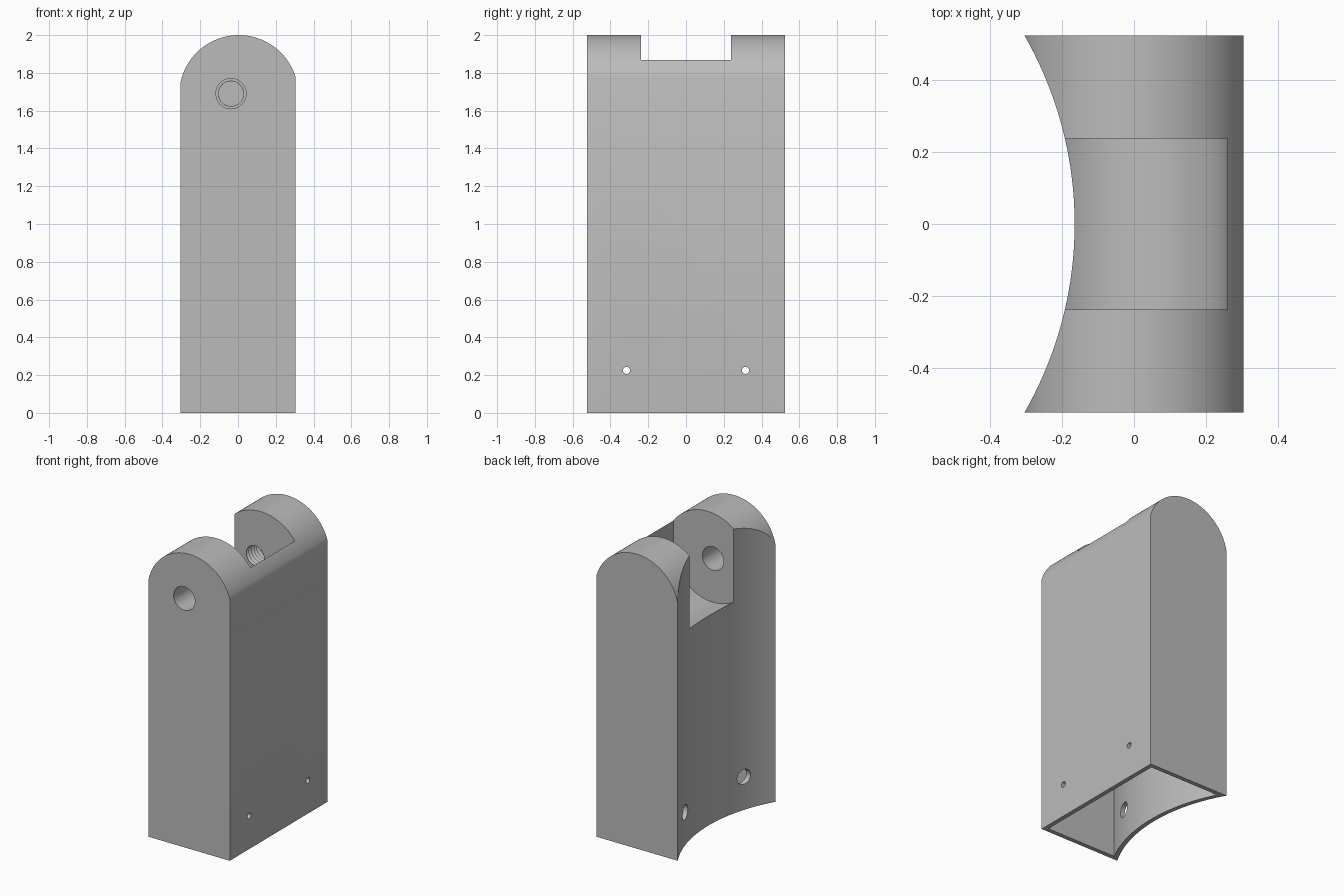
import bpy, bmesh
from math import sin, cos, pi, radians, sqrt, asin
from mathutils import Vector

cube = bpy.data.objects.get("Cube")
if cube:
    bpy.data.objects.remove(cube, do_unlink=True)

grey = bpy.data.materials.new("plain grey")
grey.use_nodes = True
colour = (0.5, 0.5, 0.5, 1)
grey.diffuse_color = colour
grey.node_tree.nodes["Principled BSDF"].inputs["Base Color"].default_value = colour

HX, HY = 0.305, 0.524          # half width and half depth
PIN_X, PIN_Z = -0.037, 1.69    # pivot pin axis
SLOT = 0.237                   # half width of the slot
BOW_X, BOW_R = -1.219, 1.054   # axis and radius of the hollow side
WALL = 0.03


def arc(cx, cy, r, a0, a1, n):
    return [(cx + r * cos(a0 + (a1 - a0) * i / n),
             cy + r * sin(a0 + (a1 - a0) * i / n)) for i in range(n + 1)]


def prism(name, outline, axis, lo, hi):
    """Extrude a closed 2D outline along the given axis."""
    place = {"x": lambda u, v, w: (w, u, v),
             "y": lambda u, v, w: (u, w, v),
             "z": lambda u, v, w: (u, v, w)}[axis]
    bm = bmesh.new()
    face = bm.faces.new([bm.verts.new(place(u, v, lo)) for u, v in outline])
    res = bmesh.ops.extrude_face_region(bm, geom=[face])
    moved = [g for g in res["geom"] if isinstance(g, bmesh.types.BMVert)]
    bmesh.ops.translate(bm, verts=moved, vec=Vector(place(0, 0, hi - lo)))
    return finish(name, bm)


def finish(name, bm):
    bmesh.ops.recalc_face_normals(bm, faces=bm.faces)
    mesh = bpy.data.meshes.new(name)
    bm.to_mesh(mesh)
    bm.free()
    mesh.materials.append(grey)
    ob = bpy.data.objects.new(name, mesh)
    bpy.context.collection.objects.link(ob)
    return ob


def cut(target, cutter):
    """Subtract the cutter, then discard it."""
    cutter.hide_render = True
    mod = target.modifiers.new("cut", "BOOLEAN")
    mod.operation, mod.solver, mod.object = "DIFFERENCE", "EXACT", cutter
    bpy.context.view_layer.objects.active = target
    bpy.ops.object.modifier_apply(modifier=mod.name)
    bpy.data.objects.remove(cutter, do_unlink=True)


def thread_cutter(y0, y1, r_in, r_out, turns, n=40):
    """Lathe a ridged rod along the pin axis."""
    step = (y1 - y0) / turns
    rings = []
    for i in range(turns):
        rings += [(y0 + i * step, r_in), (y0 + (i + 0.5) * step, r_out)]
    rings.append((y1, r_in))
    bm = bmesh.new()
    loops = [[bm.verts.new((PIN_X + r * cos(2 * pi * k / n), y,
                            PIN_Z + r * sin(2 * pi * k / n))) for k in range(n)]
             for y, r in rings]
    for a, b in zip(loops, loops[1:]):
        for k in range(n):
            bm.faces.new((a[k], a[k - 1], b[k - 1], b[k]))
    bm.faces.new(loops[0])
    bm.faces.new(loops[-1])
    return finish("thread_cutter", bm)


# Housing with a rounded crown
crown_x, crown_z, crown_r = 0.004, 1.685, 0.315
a_right = asin(sqrt(crown_r ** 2 - (HX - crown_x) ** 2) / crown_r)
a_left = pi - asin(sqrt(crown_r ** 2 - (HX + crown_x) ** 2) / crown_r)
outline = [(-HX, 0), (HX, 0)] + arc(crown_x, crown_z, crown_r, a_right, a_left, 48)
housing = prism("hinge_housing", outline, "y", -HY, HY)

# Hollow side that fits against a round post
cut(housing, prism("bow_cutter", arc(BOW_X, 0, BOW_R, 0, 2 * pi, 256)[:-1], "z", -0.2, 2.2))

# Open cavity beneath, leaving a thin wall all round
inner_y = HY - WALL
bow = asin(inner_y / (BOW_R + WALL))
plan = [(HX - WALL, -inner_y), (HX - WALL, inner_y)]
plan += arc(BOW_X, 0, BOW_R + WALL, bow, -bow, 48)
cut(housing, prism("cavity_cutter", plan, "z", -0.1, 1.3))

# U-shaped slot between the two lugs
slot_r = 0.297
slot = arc(PIN_X, PIN_Z, slot_r, pi, 2 * pi, 40)
slot += [(PIN_X + slot_r, 2.2), (PIN_X - slot_r, 2.2)]
cut(housing, prism("slot_cutter", slot, "y", -SLOT, SLOT))

# Plain pin hole in the front lug, blind threaded hole in the back lug
cut(housing, prism("pin_cutter", arc(PIN_X, PIN_Z, 0.08, 0, 2 * pi, 48)[:-1], "y", -0.7, 0))
cut(housing, thread_cutter(0.21, 0.46, 0.066, 0.08, 9))

# Screw holes: small through the flat wall, larger through the hollow wall
for y in (-0.315, 0.315):
    for name, r, lo, hi in (("screw_cutter", 0.019, 0.1, 0.4), ("driver_cutter", 0.05, -0.4, 0.1)):
        cut(housing, prism(name, arc(y, 0.225, r, 0, 2 * pi, 32)[:-1], "x", lo, hi))

# Smooth the curves, keep the edges crisp
bpy.ops.object.select_all(action="DESELECT")
housing.select_set(True)
bpy.context.view_layer.objects.active = housing
bpy.ops.object.shade_smooth_by_angle(angle=radians(30))
